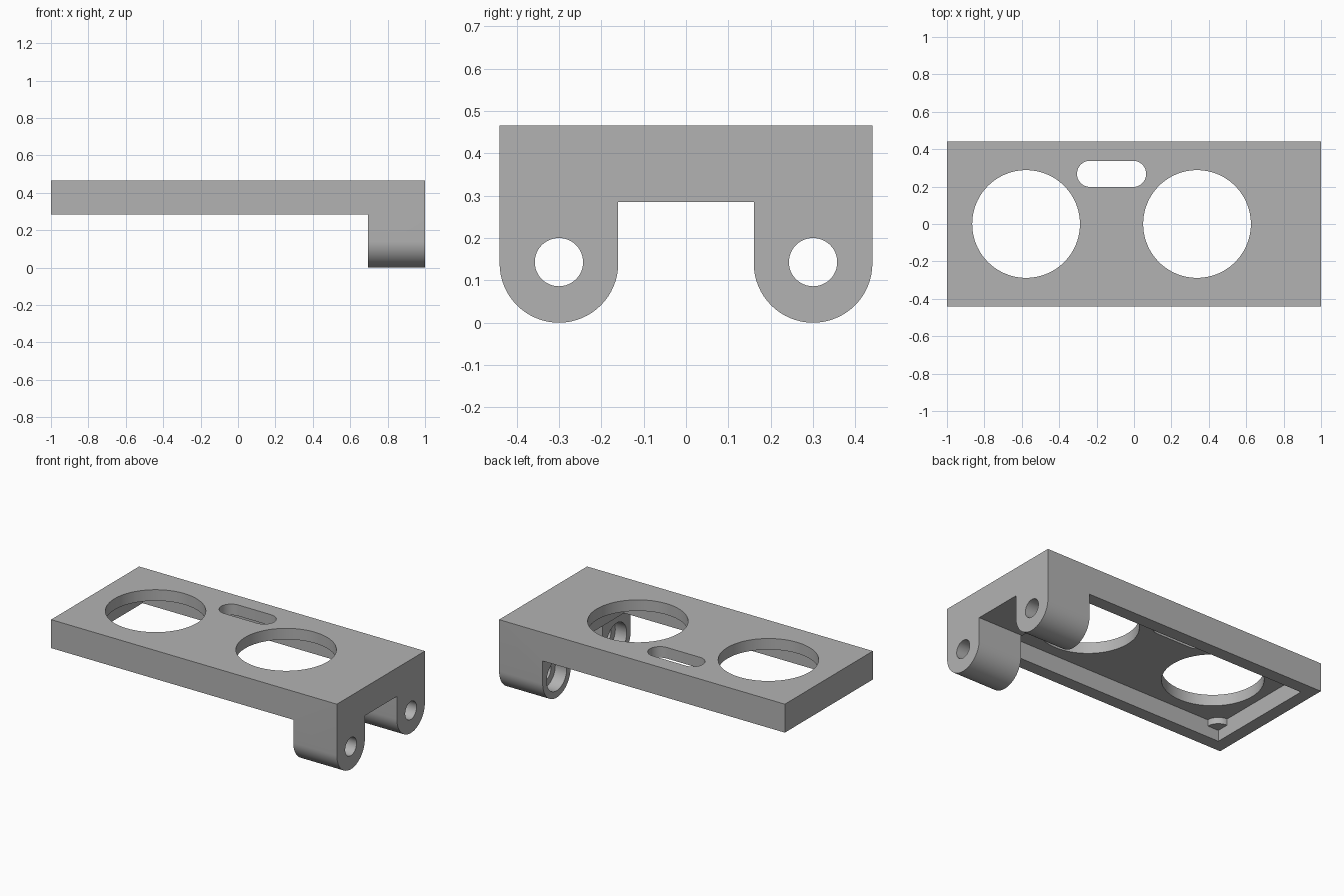
import bpy
import math

cube = bpy.data.objects.get("Cube")
if cube:
    bpy.data.objects.remove(cube, do_unlink=True)

TOP, UNDER, CEILING = 0.465, 0.285, 0.395
HALF_W, WALL = 0.44, 0.08
LUG_X, LUG_Y, LUG_R = 0.695, 0.30, 0.14

grey = bpy.data.materials.new("plain grey")
grey.diffuse_color = (0.45, 0.45, 0.45, 1)
grey.use_nodes = True
grey.node_tree.nodes["Principled BSDF"].inputs["Base Color"].default_value = (0.45, 0.45, 0.45, 1)


def prism(name, outline, lo, hi, axis="z"):
    """Extrude an outline along z (xy points) or along x (yz points)."""
    def place(p, h):
        return (p[0], p[1], h) if axis == "z" else (h, p[0], p[1])
    n = len(outline)
    verts = [place(p, h) for h in (lo, hi) for p in outline]
    faces = [tuple(reversed(range(n))), tuple(range(n, 2 * n))]
    faces += [(i, (i + 1) % n, n + (i + 1) % n, n + i) for i in range(n)]
    mesh = bpy.data.meshes.new(name)
    mesh.from_pydata(verts, [], faces)
    mesh.materials.append(grey)
    obj = bpy.data.objects.new(name, mesh)
    bpy.context.collection.objects.link(obj)
    return obj


def arc(cx, cy, r, start, end, steps=32):
    angles = [math.radians(start + (end - start) * i / steps) for i in range(steps + 1)]
    return [(cx + r * math.cos(a), cy + r * math.sin(a)) for a in angles]


def circle(cx, cy, r, steps=64):
    return arc(cx, cy, r, 0, 360, steps)[:-1]


def rect(x0, x1, y0, y1):
    return [(x0, y0), (x1, y0), (x1, y1), (x0, y1)]


def activate(obj):
    bpy.ops.object.select_all(action="DESELECT")
    obj.select_set(True)
    bpy.context.view_layer.objects.active = obj


def cut(body, cutter):
    mod = body.modifiers.new("cut", "BOOLEAN")
    mod.operation = "DIFFERENCE"
    mod.solver = "EXACT"
    mod.object = cutter
    activate(body)
    bpy.ops.object.modifier_apply(modifier=mod.name)
    bpy.data.objects.remove(cutter, do_unlink=True)


# Body: plate and two rounded lugs as one end profile
inner = LUG_Y - LUG_R
profile = [(-HALF_W, TOP)]
profile += arc(-LUG_Y, LUG_R, LUG_R, 180, 360)
profile += [(-inner, UNDER), (inner, UNDER)]
profile += arc(LUG_Y, LUG_R, LUG_R, 180, 360)
profile += [(HALF_W, TOP)]
body = prism("bracket_body", profile, -1, 1, "x")

# Trim the lugs back to the right-hand end
cut(body, prism("lug_trim", rect(-1.2, LUG_X, -0.6, 0.6), -0.2, UNDER))

# Hollow underside
pocket_y = HALF_W - WALL
cut(body, prism("pocket", rect(WALL - 1, LUG_X - 0.01, -pocket_y, pocket_y), 0.2, CEILING))

# Large round openings
for x in (-0.577, 0.337):
    cut(body, prism("round_opening", circle(x, 0, 0.288, 96), 0.2, 0.6))

# Rounded slot
slot = arc(-0.235, 0.268, 0.07, 90, 270, 20) + arc(-0.005, 0.268, 0.07, -90, 90, 20)
cut(body, prism("slot", slot, 0.2, 0.6))

# Bolt holes with counterbores on the inner lug faces
for side in (-1, 1):
    cut(body, prism("bolt_hole", circle(side * LUG_Y, 0.143, 0.057, 48), 0.6, 1.1, "x"))
    cut(body, prism("counterbore", circle(side * LUG_Y, 0.143, 0.1, 48), 0.6, LUG_X + 0.08, "x"))

parts = [body]

# Raised pads in the pocket corners
for end, x in (("right", WALL - 1), ("left", LUG_X - 0.01)):
    for side, y in (("front", -pocket_y), ("back", pocket_y)):
        parts.append(prism(f"corner_pad_{side}_{end}", circle(x, y, 0.077, 32), 0.355, 0.42))

for obj in parts:
    activate(obj)
    bpy.ops.object.shade_smooth_by_angle(angle=math.radians(30))
